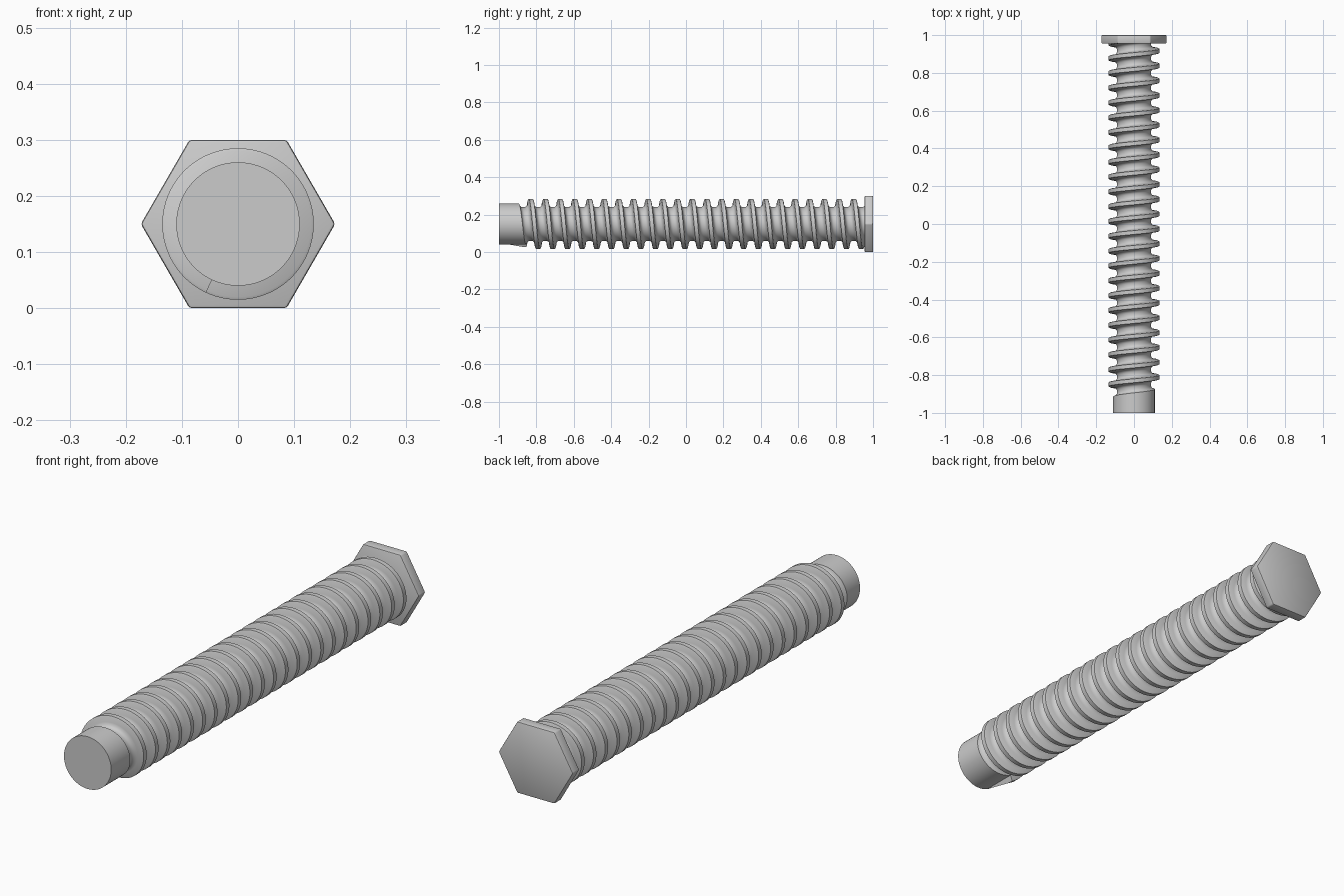
import bpy, bmesh, math

if "Cube" in bpy.data.objects:
    bpy.data.objects.remove(bpy.data.objects["Cube"])

CZ = 0.15            # height of the screw axis
PITCH = 0.0785
SEG = 96             # steps per turn
R_SHANK, R_CREST, R_ROOT = 0.11, 0.135, 0.09
PHI0 = math.radians(205)
Y0 = -0.83 - PITCH * (360 - 205) / 360 - PITCH   # crest height at the thread start


def point(r, phi, y):
    return (r * math.sin(phi), y, CZ + r * math.cos(phi))


def finish(bm, name, angle=30):
    bmesh.ops.recalc_face_normals(bm, faces=bm.faces)
    me = bpy.data.meshes.new(name)
    bm.to_mesh(me)
    bm.free()
    ob = bpy.data.objects.new(name, me)
    bpy.context.collection.objects.link(ob)
    bpy.context.view_layer.objects.active = ob
    ob.select_set(True)
    bpy.ops.object.shade_smooth_by_angle(angle=math.radians(angle))
    ob.select_set(False)
    return ob


# thread profile over one pitch, crest centre to crest centre: (offset, radius)
half = [(0, R_CREST), (0.010, R_CREST), (0.0125, 0.130), (0.0145, R_SHANK),
        (0.018, 0.100), (0.024, 0.0935), (0.031, 0.0905)]
profile = half + [(PITCH / 2, R_ROOT)] + [(PITCH - o, r) for o, r in reversed(half)]

# threaded shaft: the profile swept along a right-handed helix
bm = bmesh.new()
turns = math.ceil((0.97 - Y0) / PITCH)
for t in range(turns):
    prev = None
    for i in range(SEG + 1):
        phi = PHI0 + 2 * math.pi * i / SEG
        y = Y0 + PITCH * (t + i / SEG)
        row = []
        for j, (o, r) in enumerate(profile):
            if t == 0 and j < 7:
                r = min(r, R_SHANK)          # first turn starts from the plain shank
            row.append(bm.verts.new(point(r, phi, min(y + o, 0.98))))
        if t == 0:
            row.insert(0, bm.verts.new(point(R_SHANK, phi, -1)))
        if prev:
            for a, b, c, d in zip(prev, prev[1:], row[1:], row):
                bm.faces.new((a, b, c, d))
        prev = row
bmesh.ops.remove_doubles(bm, verts=bm.verts, dist=1e-5)
bmesh.ops.holes_fill(bm, edges=[e for e in bm.edges if e.is_boundary], sides=0)
finish(bm, "threaded_shaft", 35)

# hexagonal head with slightly eased edges
bm = bmesh.new()
rings = [[bm.verts.new(point(0.15 / math.cos(math.pi / 6), math.radians(90 + 60 * k), y))
          for k in range(6)] for y in (0.955, 1.0)]
for ring in rings:
    bm.faces.new(ring)
for k in range(6):
    n = (k + 1) % 6
    bm.faces.new((rings[0][k], rings[0][n], rings[1][n], rings[1][k]))
bmesh.ops.bevel(bm, geom=bm.edges[:], offset=0.005, segments=2, profile=0.5, affect='EDGES')
finish(bm, "hex_head", 30)
